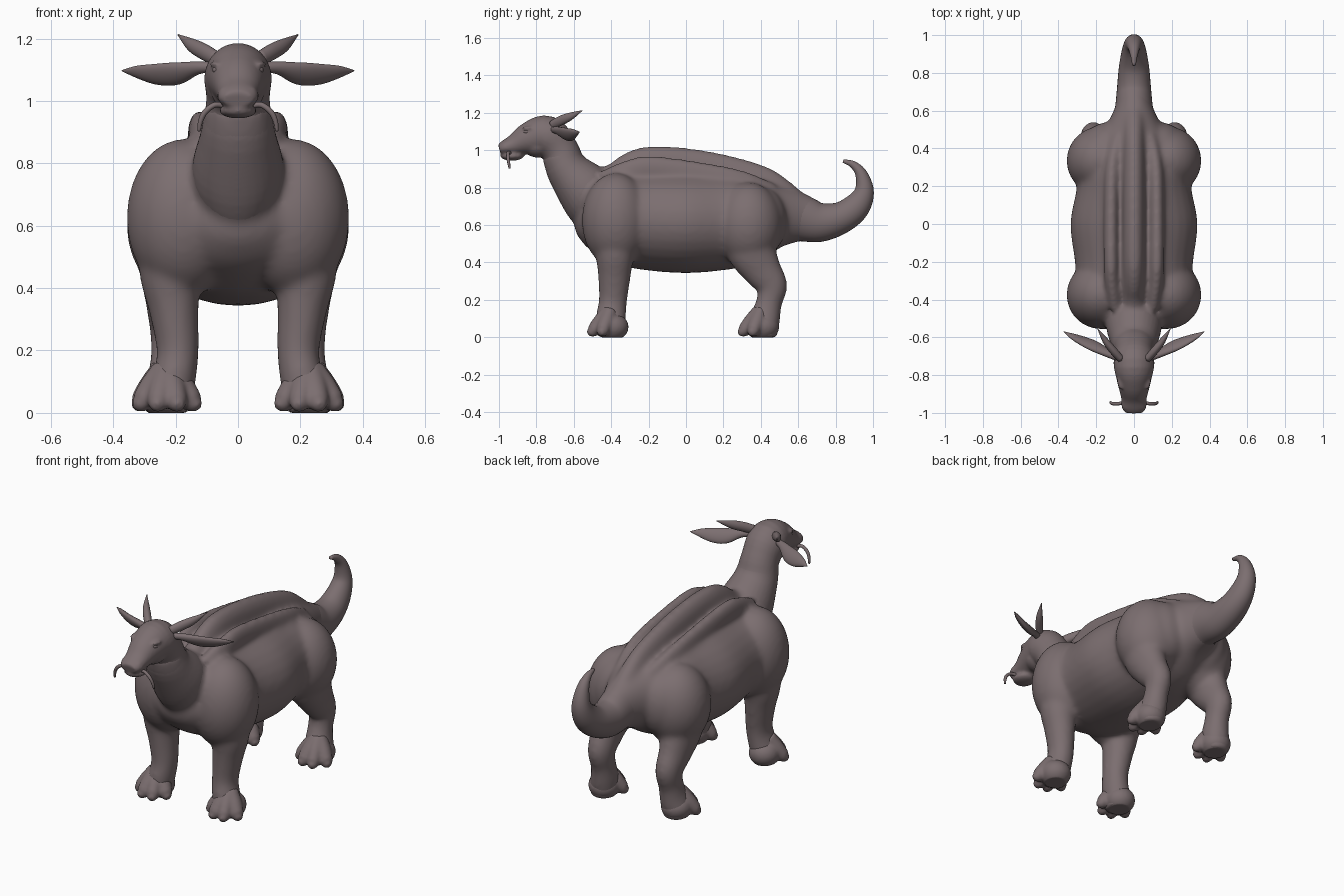
import bpy, bmesh
from math import sin, cos, pi
from mathutils import Vector, Matrix

if "Cube" in bpy.data.objects:
    bpy.data.objects.remove(bpy.data.objects["Cube"], do_unlink=True)

hide = bpy.data.materials.new("brown_grey_hide")
COLOUR = (0.2, 0.157, 0.162, 1)
hide.diffuse_color = COLOUR
hide.use_nodes = True
hide.node_tree.nodes["Principled BSDF"].inputs["Base Color"].default_value = COLOUR


def spline(stations, steps=5):
    """Catmull-Rom interpolation of (x, y, z, side radius, depth radius)."""
    p = [Vector(s) for s in stations]
    p = [p[0] * 2 - p[1]] + p + [p[-1] * 2 - p[-2]]
    out = []
    for i in range(1, len(p) - 2):
        a, b, c, d = p[i - 1:i + 3]
        for k in range(steps):
            t = k / steps
            out.append((b * 2 + (c - a) * t + (a * 2 - b * 5 + c * 4 - d) * t ** 2
                        + (b * 3 - a - c * 3 + d) * t ** 3) / 2)
    return out + [p[-2]]


def loft(bm, stations, side=(1, 0, 0), sides=32):
    """Closed tube of elliptical rings along a smooth path."""
    pts = spline(stations)
    rings = []
    for i, p in enumerate(pts):
        ahead, behind = pts[min(i + 1, len(pts) - 1)], pts[max(i - 1, 0)]
        tangent = Vector((ahead - behind)[:3]).normalized()
        depth = tangent.cross(Vector(side)).normalized()
        across = depth.cross(tangent)
        ru, rv = max(p[3], 0.002), max(p[4], 0.002)
        rings.append([bm.verts.new(Vector(p[:3]) + across * ru * cos(2 * pi * k / sides)
                                   + depth * rv * sin(2 * pi * k / sides)) for k in range(sides)])
    faces = [bm.faces.new(rings[0]), bm.faces.new(rings[-1])]
    for a, b in zip(rings, rings[1:]):
        for k in range(sides):
            n = (k + 1) % sides
            faces.append(bm.faces.new((a[k], a[n], b[n], b[k])))
    bmesh.ops.recalc_face_normals(bm, faces=faces)


def blob(bm, centre, radii):
    m = Matrix.Translation(centre) @ Matrix.Diagonal((*radii, 1))
    bmesh.ops.create_uvsphere(bm, u_segments=32, v_segments=20, radius=1, matrix=m)


def finish(name, bm, voxel=0, smoothing=0):
    mesh = bpy.data.meshes.new(name)
    bm.to_mesh(mesh)
    bm.free()
    obj = bpy.data.objects.new(name, mesh)
    bpy.context.collection.objects.link(obj)
    bpy.ops.object.select_all(action="DESELECT")
    obj.select_set(True)
    bpy.context.view_layer.objects.active = obj
    if voxel:
        # Melt overlapping volumes into one skin
        remesh = obj.modifiers.new("fuse", "REMESH")
        remesh.mode = "VOXEL"
        remesh.voxel_size = voxel
        soften = obj.modifiers.new("soften", "SMOOTH")
        soften.factor, soften.iterations = 0.5, smoothing
        for m in ("fuse", "soften"):
            bpy.ops.object.modifier_apply(modifier=m)
        for v in obj.data.vertices:
            v.co.z = max(v.co.z, 0)
    obj.data.materials.clear()
    obj.data.materials.append(hide)
    bpy.ops.object.shade_smooth()


trunk, feet, head = bmesh.new(), bmesh.new(), bmesh.new()

# Barrel
loft(trunk, [(0, y, z, w, r) for y, z, w, r in (
    (-.58, .67, .07, .07), (-.54, .66, .16, .14), (-.47, .65, .24, .2), (-.35, .64, .3, .25),
    (-.2, .625, .313, .267), (0, .618, .337, .275), (.18, .622, .305, .265), (.3, .63, .29, .25),
    (.42, .645, .235, .21), (.52, .648, .15, .165), (.62, .638, .1, .13),
    (.7, .62, .082, .1))])

# Curled tail
tail = bmesh.new()
loft(tail, [(0, y, z, w, r) for y, z, w, r in (
    (.45, .65, .11, .13), (.54, .645, .118, .143), (.62, .635, .1, .125), (.72, .615, .09, .105),
    (.83, .64, .08, .085), (.912, .7, .065, .073), (.953, .78, .05, .052),
    (.938, .87, .034, .033), (.895, .922, .02, .02), (.84, .943, .009, .009))])
finish("tail", tail)

# Neck, shared by trunk and head so that they blend
neck = [(0, y, z, w, r) for y, z, w, r in (
    (-.4, .62, .11, .16), (-.52, .765, .148, .158), (-.632, .895, .12, .115),
    (-.675, 1.0, .102, .1))]
loft(trunk, neck)
loft(head, neck + [(0, y, z, w, r) for y, z, w, r in (
    (-.745, 1.075, .108, .11), (-.84, 1.06, .088, .09), (-.92, 1.028, .068, .057),
    (-.97, 1.013, .065, .04), (-.998, 1.005, .048, .026))])

# Jaw and cheeks
blob(head, (0, -.93, .969), (.06, .063, .025))
blob(head, (0, -.79, 1.03), (.085, .085, .07))

# Crest along the spine
loft(trunk, [(0, y, top - r, .06, r) for y, top, r in (
    (-.46, .905, .06), (-.38, .935, .08), (-.28, .997, .1), (-.18, 1.022, .1), (0, 1.012, .1),
    (.2, .977, .1), (.4, .917, .1), (.52, .84, .08), (.62, .755, .06))])

for s in (-1, 1):
    # Folds beside the crest
    loft(trunk, [(s * x, y, top - .07, .04, .07) for x, y, top in (
        (.1, -.43, .895), (.117, -.3, .95), (.121, -.18, .97), (.121, .1, .933),
        (.115, .3, .89), (.085, .45, .825))])

    # Shoulder and hip masses
    blob(trunk, (s * .175, -.375, .625), (.182, .182, .253))
    blob(trunk, (s * .175, .335, .6), (.182, .182, .228))
    blob(trunk, (s * .13, .4, .62), (.15, .14, .185))

    # Legs
    loft(trunk, [(s * x, y, z, w, r) for x, y, z, w, r in (
        (.2, -.38, .62, .1, .12), (.217, -.38, .46, .1, .105), (.205, -.383, .33, .08, .088),
        (.193, -.39, .2, .068, .076), (.203, -.4, .12, .07, .08), (.222, -.405, .05, .076, .08),
        (.225, -.405, .002, .07, .075))])
    loft(trunk, [(s * x, y, z, w, r) for x, y, z, w, r in (
        (.2, .34, .62, .12, .16), (.213, .35, .47, .105, .135), (.217, .407, .36, .08, .105),
        (.215, .46, .275, .069, .083), (.215, .445, .19, .064, .07), (.22, .425, .11, .072, .08),
        (.23, .415, .05, .078, .08), (.23, .41, .002, .07, .075))])

    # Feet: a heel pad and four splayed toes running down from the ankle
    for foot_x, foot_y in ((.227, -.4), (.231, .405)):
        blob(feet, (s * foot_x, foot_y + .005, .055), (.084, .088, .075))
        for dx, dy in ((-.084, -.048), (-.031, -.1), (.031, -.1), (.084, -.048)):
            loft(feet, [(s * (foot_x + dx * t), foot_y + dy * t, z, r, r) for t, z, r in (
                (.1, .14, .04), (.55, .082, .043), (.88, .045, .037), (1.05, .03, .03),
                (1.25, .022, .014))])

    # Brows and nostril swellings
    blob(head, (s * .066, -.835, 1.117), (.024, .04, .012))
    blob(head, (s * .04, -.962, 1.03), (.021, .026, .017))

finish("trunk", trunk, 0.0125, 16)
finish("feet", feet, 0.008, 5)
finish("head", head, 0.008, 5)

for s, label in ((-1, "right"), (1, "left")):
    bm = bmesh.new()
    blob(bm, (s * .068, -.85, 1.099), (.014, .02, .012))
    finish(label + "_eye", bm)

    # Broad leaf-shaped ear
    bm = bmesh.new()
    loft(bm, [(s * x, y, z, h, t) for x, y, z, h, t in (
        (.07, -.715, 1.108, .016, .016), (.13, -.69, 1.106, .022, .018),
        (.2, -.652, 1.088, .041, .02), (.26, -.625, 1.085, .039, .018),
        (.32, -.598, 1.092, .024, .013), (.372, -.57, 1.097, .002, .002))], side=(0, .6, -.8))
    finish(label + "_ear", bm)

    # Swept-back horn
    bm = bmesh.new()
    loft(bm, [(s * x, y, z, r, r * .8) for x, y, z, r in (
        (.07, -.715, 1.135, .024), (.11, -.67, 1.158, .026), (.15, -.62, 1.18, .021),
        (.192, -.555, 1.212, .002))], side=(0, 0, 1))
    finish(label + "_horn", bm)

    # Drooping whisker at the mouth corner
    bm = bmesh.new()
    loft(bm, [(s * x, y, z, r, r) for x, y, z, r in (
        (.045, -.94, .985, .009), (.075, -.95, .987, .009), (.105, -.952, .965, .009),
        (.12, -.948, .935, .008), (.125, -.943, .903, .005))], side=(0, 1, 0), sides=12)
    finish(label + "_whisker", bm)
